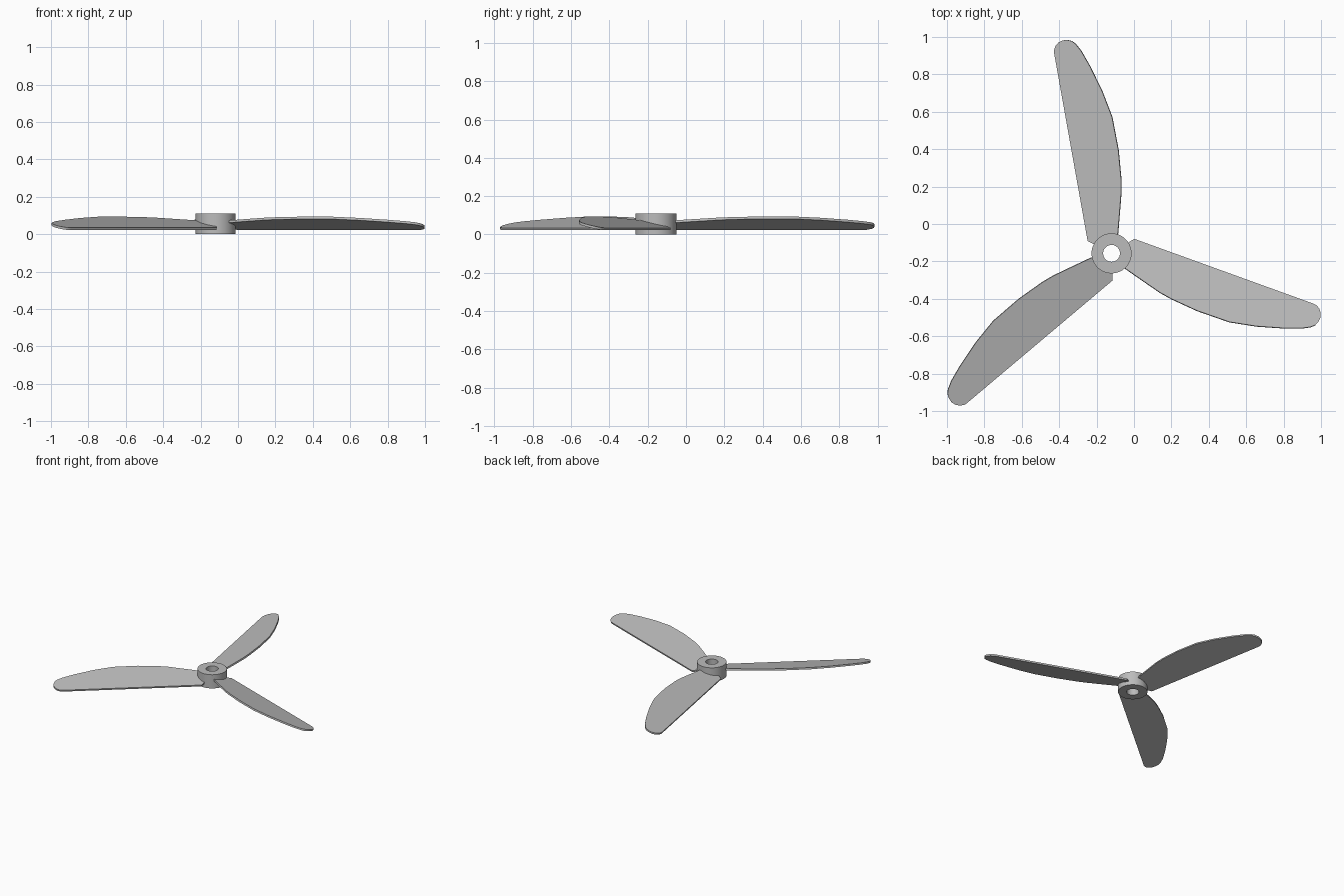
import bpy
import bmesh
import math
from mathutils import Matrix, Vector

cube = bpy.data.objects.get("Cube")
if cube:
    bpy.data.objects.remove(cube, do_unlink=True)

HUB = Vector((-0.12, -0.157, 0))
grey = bpy.data.materials.new("light grey plastic")
grey.use_nodes = True
colour = (0.5, 0.5, 0.5, 1)
grey.diffuse_color = colour
grey.node_tree.nodes["Principled BSDF"].inputs["Base Color"].default_value = colour


def add_object(name, bm):
    bmesh.ops.recalc_face_normals(bm, faces=bm.faces)
    mesh = bpy.data.meshes.new(name)
    bm.to_mesh(mesh)
    bm.free()
    mesh.materials.append(grey)
    obj = bpy.data.objects.new(name, mesh)
    bpy.context.collection.objects.link(obj)
    bpy.ops.object.select_all(action="DESELECT")
    obj.select_set(True)
    bpy.context.view_layer.objects.active = obj
    bpy.ops.object.shade_smooth_by_angle(angle=math.radians(30))
    return obj


# Hub: a square ring section spun around the shaft axis
bm = bmesh.new()
section = [bm.verts.new((r, 0, z)) for r, z in
           ((0.045, 0), (0.107, 0), (0.107, 0.11), (0.045, 0.11))]
edges = [bm.edges.new((section[i], section[(i + 1) % 4])) for i in range(4)]
bmesh.ops.spin(bm, geom=section + edges, axis=(0, 0, 1), cent=(0, 0, 0),
               angle=math.tau, steps=64, use_merge=True)
bmesh.ops.remove_doubles(bm, verts=bm.verts, dist=0.0001)
add_object("hub", bm).location = HUB

# Blade: plan outline about the hub, from the straight edge's root round to the tip
root = Vector((-0.125, 0.067))
outline = [root, (-0.062, 0.033), (0.02, 0.068), (0.036, 0.107), (0.047, 0.24),
           (0.054, 0.33), (0.053, 0.4), (0.039, 0.55), (0.005, 0.729),
           (-0.048, 0.867), (-0.113, 1.0), (-0.16, 1.082), (-0.19, 1.12),
           (-0.21, 1.135), (-0.235, 1.141), (-0.26, 1.139), (-0.281, 1.128),
           (-0.298, 1.108), (-0.305, 1.085), (-0.304, 1.07)]

# The straight edge lies level and low, and the plate rises across its width
across = Vector((0.984, 0.176))
PITCH = 0.24
THICKNESS = 0.013
normal = Vector((-across.x * PITCH, -across.y * PITCH, 1)).normalized()

for i, name in enumerate(("back_blade", "left_blade", "right_blade")):
    bm = bmesh.new()
    low = []
    for p in outline:
        p = Vector(p)
        rise = (p - root).dot(across) * PITCH
        low.append(bm.verts.new((p.x, p.y, 0.022 + rise)))
    plate = bm.faces.new(low)
    extruded = bmesh.ops.extrude_face_region(bm, geom=[plate], use_keep_orig=True)
    top = [v for v in extruded["geom"] if isinstance(v, bmesh.types.BMVert)]
    bmesh.ops.translate(bm, verts=top, vec=normal * THICKNESS)
    bm.transform(Matrix.Rotation(-i * math.tau / 3, 4, "Z"))
    add_object(name, bm).location = HUB
